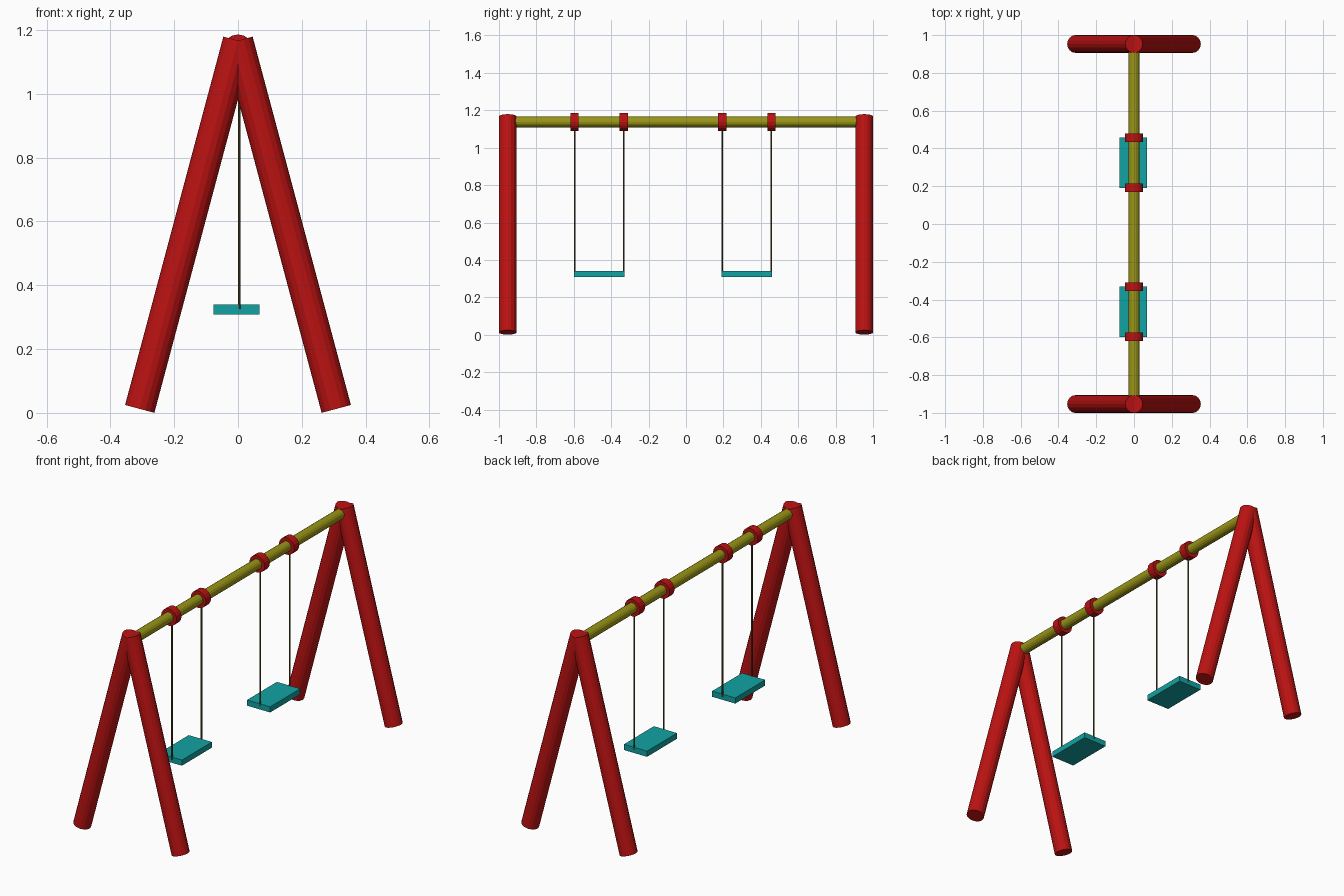
import bpy
from mathutils import Vector

if "Cube" in bpy.data.objects:
    bpy.data.objects.remove(bpy.data.objects["Cube"])


def material(name, rgb):
    m = bpy.data.materials.new(name)
    m.diffuse_color = (*rgb, 1)
    m.use_nodes = True
    m.node_tree.nodes["Principled BSDF"].inputs["Base Color"].default_value = m.diffuse_color
    return m


RED = material("red_paint", (0.50, 0.006, 0.006))
YELLOW = material("yellow_paint", (0.32, 0.30, 0.008))
TEAL = material("teal_plastic", (0.006, 0.36, 0.36))
ROPE = material("rope_brown", (0.10, 0.07, 0.015))


def rod(name, start, end, radius, sides, mat):
    """Flat-shaded cylinder between two points."""
    a, b = Vector(start), Vector(end)
    bpy.ops.mesh.primitive_cylinder_add(vertices=sides, radius=radius,
                                        depth=(b - a).length, location=(a + b) / 2)
    ob = bpy.context.object
    ob.name = name
    ob.rotation_mode = 'QUATERNION'
    ob.rotation_quaternion = Vector((0, 0, 1)).rotation_difference(b - a)
    ob.data.materials.append(mat)
    return ob


BEAM_Z = 1.138
END_Y = 0.953

# A-frame legs at both ends
for end, y in (("front", -END_Y), ("back", END_Y)):
    for side, s in (("left", -1), ("right", 1)):
        rod(f"{end}_{side}_leg", (s * 0.308, y, 0.0125), (0, y, 1.167), 0.0475, 16, RED)

# Top beam
rod("top_beam", (0, -END_Y, BEAM_Z), (0, END_Y, BEAM_Z), 0.029, 16, YELLOW)

# Two swings: seat, ropes and beam collars
for name, yc in (("front", -0.464), ("back", 0.325)):
    bpy.ops.mesh.primitive_cube_add(size=1, location=(-0.005, yc, 0.324))
    seat = bpy.context.object
    seat.name = f"{name}_seat"
    seat.scale = (0.145, 0.268, 0.032)
    seat.data.materials.append(TEAL)
    for i, s in enumerate((-1, 1), 1):
        y = yc + s * 0.132
        rod(f"{name}_collar_{i}", (0, y - 0.0225, BEAM_Z), (0, y + 0.0225, BEAM_Z),
            0.048, 16, RED)
        rod(f"{name}_rope_{i}", (0.004, y, 0.325), (0.004, y, 1.12), 0.004, 8, ROPE)
